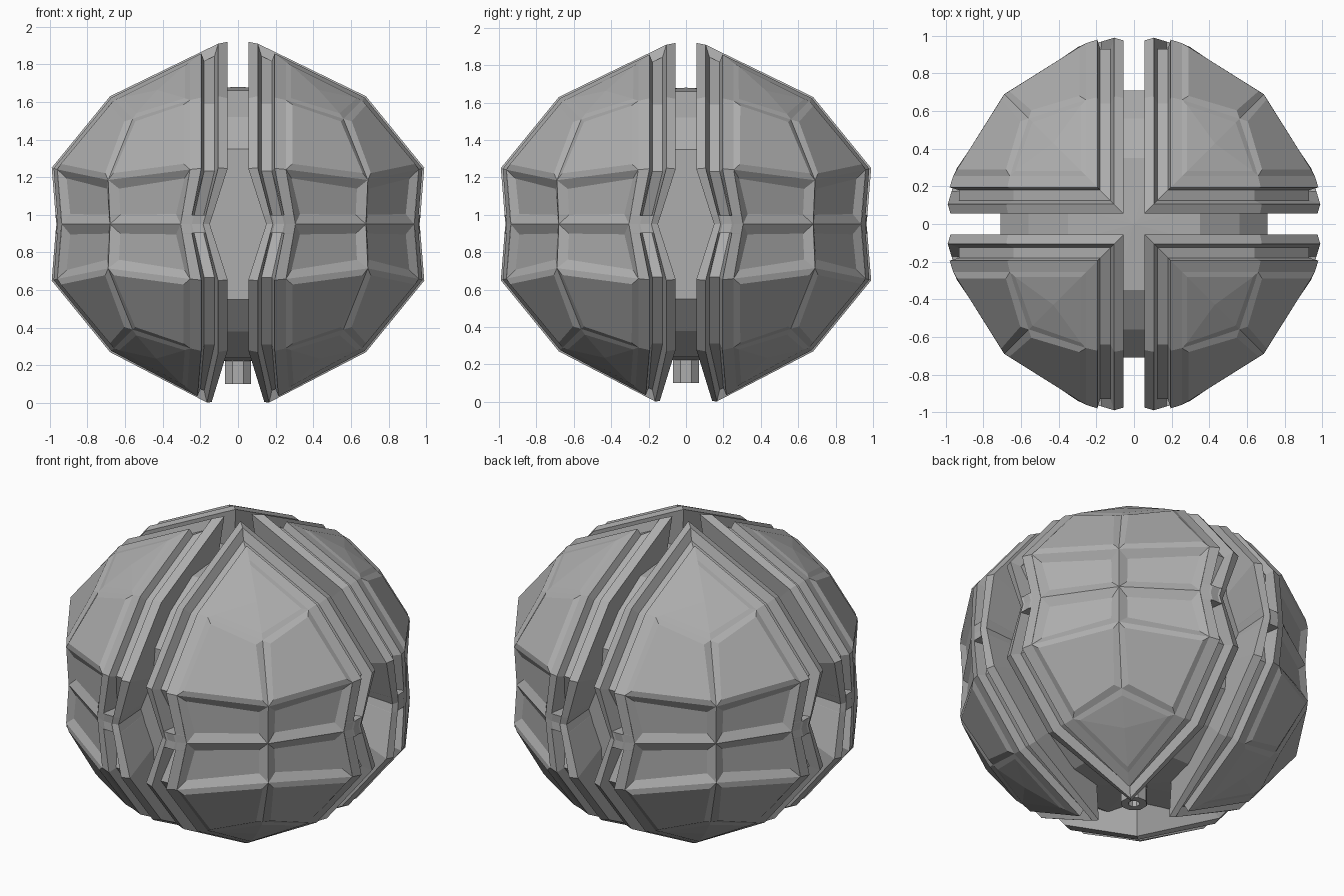
import bpy, bmesh, math
from mathutils import Matrix, Vector

if "Cube" in bpy.data.objects:
    bpy.data.objects.remove(bpy.data.objects["Cube"])

MID = 0.95  # height of the equator

grey = bpy.data.materials.new("stone_grey")
grey.use_nodes = True
grey.diffuse_color = (0.42, 0.42, 0.42, 1)
grey.node_tree.nodes["Principled BSDF"].inputs["Base Color"].default_value = grey.diffuse_color


def finish(name, bm):
    mesh = bpy.data.meshes.new(name)
    bm.to_mesh(mesh)
    bm.free()
    mesh.materials.append(grey)
    obj = bpy.data.objects.new(name, mesh)
    bpy.context.collection.objects.link(obj)
    return obj


def lathe(name, profile, sides):
    """Turn (radius, z) points about z, with flats facing the axes."""
    bm = bmesh.new()
    rings = []
    for r, z in profile:
        r /= math.cos(math.pi / sides)
        rings.append([bm.verts.new((r * math.cos((i + .5) * math.tau / sides),
                                    r * math.sin((i + .5) * math.tau / sides), z))
                      for i in range(sides)])
    for a, b in zip(rings, rings[1:]):
        for i in range(sides):
            j = (i + 1) % sides
            bm.faces.new((a[i], a[j], b[j], b[i]))
    bmesh.ops.remove_doubles(bm, verts=bm.verts, dist=1e-5)
    bmesh.ops.recalc_face_normals(bm, faces=bm.faces)
    return finish(name, bm)


# Inner core and the small tube below it
upper = [(0.71, 0.4), (0.56, 0.57), (0.35, 0.71), (0, 0.73)]
lathe("core", [(r, MID - z) for r, z in reversed(upper)] + [(r, MID + z) for r, z in upper], 12)
lathe("bottom_tube", [(0.03, 0.22), (0.03, 0.1), (0.07, 0.1), (0.07, 0.3), (0.03, 0.3), (0.03, 0.22)], 8)

# Columns run along the slit: width at top, at waist, at bottom tip, and inward scale
COLUMNS = [
    (0.085, 0.17, 0.15, 0.68),   # wall foot inside the core
    (0.055, 0.15, 0.14, 0.985),  # slit edge
    (0.105, 0.185, 0.165, 1.0),  # rim ridge
    (0.125, 0.195, 0.18, 0.94),  # groove floor
    (0.18, 0.245, 0.20, 0.94),
    (0.195, 0.255, 0.215, 0.99), # panel lip
    (0.255, 0.305, 0.27, 0.97),  # panel outline
]
# Stations from top to bottom: radius, height from the equator, waist factor, groove state
HALF = [(0.68, 0.68, 0, "groove"), (0.99, 0.30, 0, "groove"),
        (0.97, 0.05, 0.83, "slot"), (0.97, 0.048, 0.84, "bar")]
STATIONS = ([(None, 1, 0, "groove")] + HALF + [(0.965, 0, 1, "bar")]
            + [(r, -z, t, g) for r, z, t, g in reversed(HALF)] + [(None, -1, 0, "groove")])
TOP, SHOULDER, RIM, WAIST = 0, 1, 2, 5


def shell_point(col, station):
    """Point on one side of a shell, between the slit and the diagonal."""
    w_top, w_mid, w_tip, scale = COLUMNS[col]
    r, z, t, groove = STATIONS[station]
    if col in (3, 4):
        scale = {"groove": scale, "slot": 0.87, "bar": 0.995}[groove]
    if r is None:
        w = w_top if z > 0 else w_tip
        rise = (1.96 if z > 0 else 1.977) - 0.48 * w - MID
        return Vector((w, -w, MID + z * rise * scale))
    w = w_top + (w_mid - w_top) * t
    return Vector((w, -r * scale, MID + z * scale))


def diagonal(d, z):
    return Vector((d, -d, MID + z))


def build_shell(name, turn):
    bm = bmesh.new()
    groups = {"raised": [], "sunken": [], "cap": []}

    def face(points, swap, group=None):
        pts = [Vector((-p.y, -p.x, p.z)) if swap else p for p in points]
        f = bm.faces.new([bm.verts.new(p) for p in pts])
        if group:
            groups[group].append(f)

    last = len(STATIONS) - 1
    edge = len(COLUMNS) - 1
    for swap in (False, True):
        # Rim, groove and lip bands
        for s in range(last):
            for c in range(edge):
                face([shell_point(c, s), shell_point(c + 1, s),
                      shell_point(c + 1, s + 1), shell_point(c, s + 1)], swap)
        # Panels above and below the equator
        for sign in (1, -1):
            p = [shell_point(edge, s if sign > 0 else last - s)
                 for s in (SHOULDER, RIM, WAIST)]
            elbow, corner = diagonal(0.56, 0.56 * sign), diagonal(0.69, 0.235 * sign)
            face([p[0], p[1], corner, elbow], swap, "raised")
            face([p[1], p[2], diagonal(0.68, 0), corner], swap, "sunken")
    # Kite-shaped caps that cross the diagonal
    for sign in (1, -1):
        tip, side = (TOP, SHOULDER) if sign > 0 else (last, last - SHOULDER)
        b = shell_point(edge, side)
        face([shell_point(edge, tip), b, diagonal(0.56, 0.56 * sign),
              Vector((-b.y, -b.x, b.z))], False, "cap")

    bmesh.ops.remove_doubles(bm, verts=bm.verts, dist=1e-4)
    bmesh.ops.recalc_face_normals(bm, faces=bm.faces)
    probe = groups["raised"][0]
    if probe.normal.dot(probe.calc_center_median() - Vector((0, 0, MID))) < 0:
        bmesh.ops.reverse_faces(bm, faces=bm.faces)

    # Bevelled panel centres
    bmesh.ops.inset_individual(bm, faces=groups["raised"], thickness=0.045, depth=0.018)
    bmesh.ops.inset_individual(bm, faces=groups["sunken"], thickness=0.07, depth=-0.025)
    bmesh.ops.inset_individual(bm, faces=groups["cap"], thickness=0.04, depth=0.008)
    centres = bmesh.ops.poke(bm, faces=groups["cap"])["verts"]
    for v in centres:
        v.co += (v.co - Vector((0, 0, MID))).normalized() * 0.012

    bmesh.ops.rotate(bm, verts=bm.verts, matrix=Matrix.Rotation(turn, 3, "Z"))
    return finish(name, bm)


for i, corner_name in enumerate(("front_left", "back_left", "back_right", "front_right")):
    build_shell(corner_name + "_shell", i * math.pi / 2)
